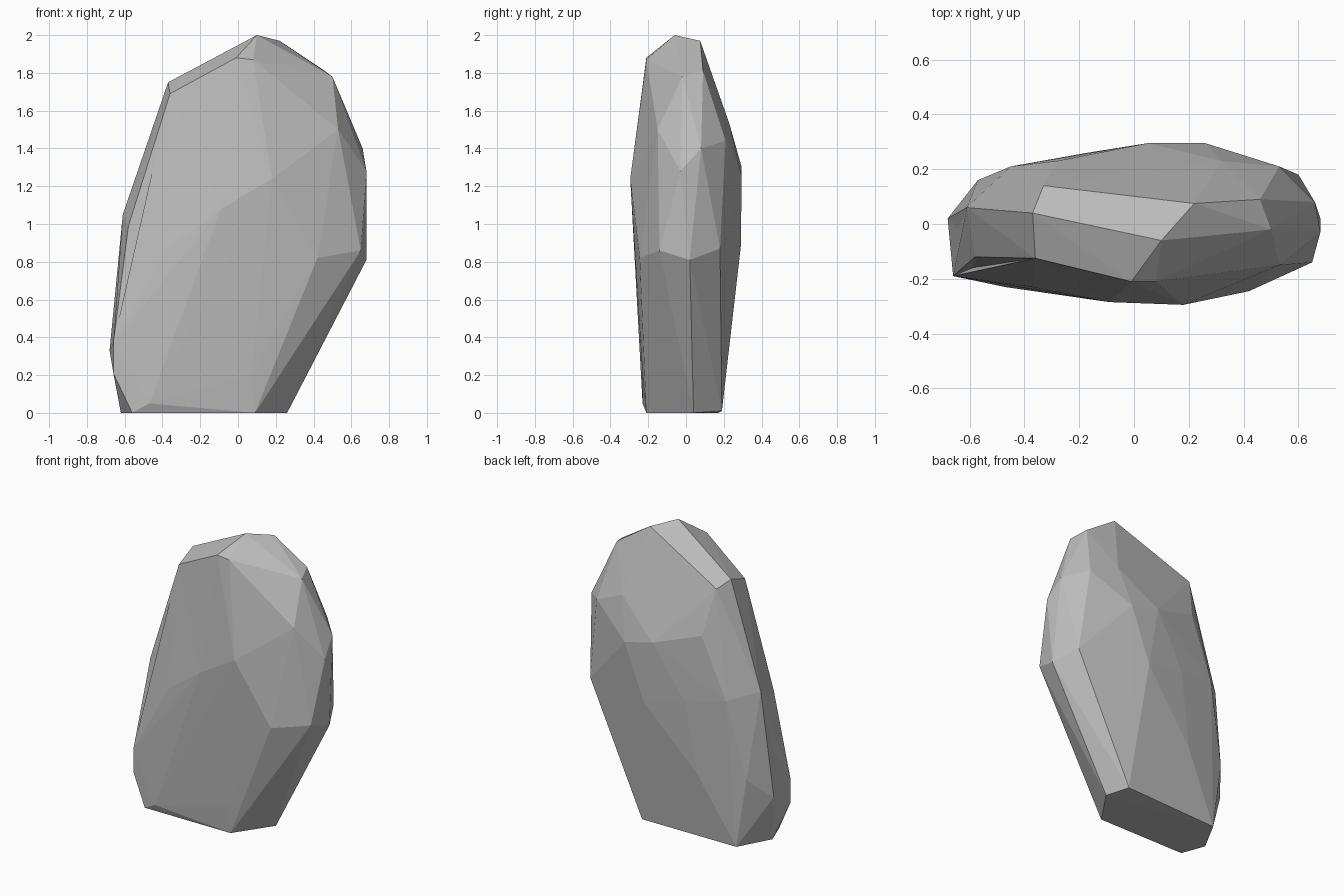
import bpy
import bmesh
from mathutils import Vector
from mathutils.geometry import closest_point_on_tri

default_cube = bpy.data.objects.get("Cube")
if default_cube:
    bpy.data.objects.remove(default_cube, do_unlink=True)

# Chipped corners of the boulder, grouped by the side they shape
CORNERS = {
    "crown": [(.1, -.06, 2), (.22, .075, 1.97), (-.01, -.21, 1.88),
              (.08, -.21, 1.87), (-.37, .04, 1.75), (-.36, -.125, 1.69),
              (-.33, .14, 1.71), (.46, .09, 1.81), (.5, -.02, 1.78)],
    "right_edge": [(.53, -.15, 1.5), (.66, .08, 1.4), (.68, -.03, 1.28),
                   (.65, -.14, .86), (.68, .02, .81), (.53, .21, 1.44),
                   (.6, .18, .87)],
    "left_edge": [(-.61, .06, 1.05), (-.58, -.12, .99), (-.68, .02, .33),
                  (-.66, -.19, .37), (-.66, -.19, .21), (-.57, .16, .47)],
    "front": [(.18, -.295, 1.24), (.42, -.245, .82), (-.09, -.285, 1.08),
              (.07, -.23, .2), (-.47, -.23, .05)],
    "back": [(.05, .295, 1.3), (.26, .295, 1.25), (-.28, .23, 1.41),
             (.32, .23, 1.53), (.12, .29, .88), (-.17, .26, .95),
             (-.45, .21, 1), (-.25, .23, .45)],
    "base": [(-.56, -.21, 0), (.09, -.21, 0), (.26, .04, 0),
             (.2, .19, .01), (-.5, .17, 0), (-.62, -.05, 0)],
}
# Shallow hollows knocked into the faces
HOLLOWS = [(-.37, -.23, .87), (-.59, -.16, .65), (-.64, -.02, .64)]


def hull_from(points):
    """Wrap the points in a closed faceted shell."""
    bm = bmesh.new()
    for point in points:
        bm.verts.new(point)
    bmesh.ops.convex_hull(bm, input=bm.verts[:])
    loose = [v for v in bm.verts if not v.link_faces]
    bmesh.ops.delete(bm, geom=loose, context="VERTS")
    return bm


def press_hollow(bm, point):
    """Split the nearest facet and push its centre to the point."""
    target = Vector(point)

    def distance(face):
        corners = [v.co for v in face.verts]
        return (closest_point_on_tri(target, *corners) - target).length

    facet = min(bm.faces, key=distance)
    poked = bmesh.ops.poke(bm, faces=[facet])
    poked["verts"][0].co = target


def flat_material(name, colour):
    mat = bpy.data.materials.new(name)
    mat.use_nodes = True
    mat.diffuse_color = colour
    shader = mat.node_tree.nodes["Principled BSDF"]
    shader.inputs["Base Color"].default_value = colour
    shader.inputs["Roughness"].default_value = .9
    return mat


# Boulder: one flat-shaded shell
shell = hull_from([p for side in CORNERS.values() for p in side])
for hollow in HOLLOWS:
    press_hollow(shell, hollow)
bmesh.ops.recalc_face_normals(shell, faces=shell.faces[:])
mesh = bpy.data.meshes.new("boulder")
shell.to_mesh(mesh)
shell.free()
mesh.materials.append(flat_material("stone grey", (.5, .5, .5, 1)))
boulder = bpy.data.objects.new("boulder", mesh)
bpy.context.collection.objects.link(boulder)
